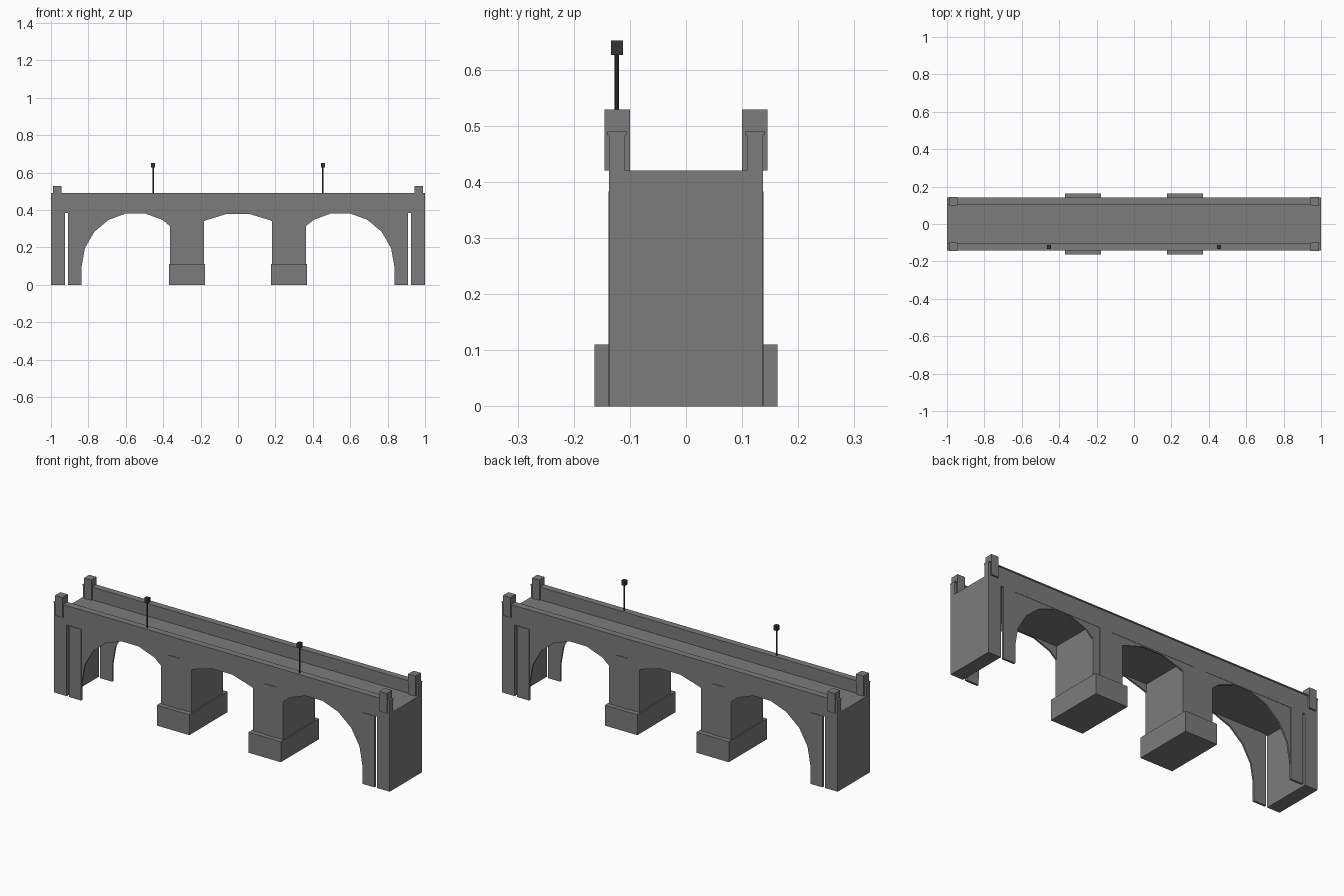
import bpy
import bmesh
from math import sin, cos, radians

cube = bpy.data.objects.get("Cube")
if cube:
    bpy.data.objects.remove(cube, do_unlink=True)


def material(name, value):
    m = bpy.data.materials.new(name)
    m.use_nodes = True
    color = (value, value, value, 1)
    m.diffuse_color = color
    m.node_tree.nodes["Principled BSDF"].inputs["Base Color"].default_value = color
    return m


STONE = material("grey stone", 0.2)
IRON = material("dark iron", 0.035)


def finish(name, bm, mat):
    bmesh.ops.recalc_face_normals(bm, faces=bm.faces)
    mesh = bpy.data.meshes.new(name)
    bm.to_mesh(mesh)
    bm.free()
    mesh.materials.append(mat)
    obj = bpy.data.objects.new(name, mesh)
    bpy.context.collection.objects.link(obj)
    return obj


def box(name, xs, ys, zs, mat=STONE):
    bm = bmesh.new()
    bmesh.ops.create_cube(bm, size=1)
    for v in bm.verts:
        for i, span in enumerate((xs, ys, zs)):
            v.co[i] = span[0] if v.co[i] < 0 else span[1]
    return finish(name, bm, mat)


def plate(name, outline, y0, y1):
    """Extrude an x-z outline from y0 to y1."""
    bm = bmesh.new()
    face = bm.faces.new([bm.verts.new((x, y0, z)) for x, z in outline])
    moved = bmesh.ops.extrude_face_region(bm, geom=[face])["geom"]
    verts = [e for e in moved if isinstance(e, bmesh.types.BMVert)]
    bmesh.ops.translate(bm, verts=verts, vec=(0, y1 - y0, 0))
    return finish(name, bm, STONE)


def span(a, b, s):
    """Mirror an interval to the side given by s."""
    return tuple(sorted((a * s, b * s)))


def arch_curve(cx, rx, rz, cz, lo, hi):
    """Faceted arch points from left to right, clipped between lo and hi."""
    pts = [(cx + rx * sin(radians(a)), cz + rz * cos(radians(a)))
           for a in range(-90, 91, 20) ]
    out = []
    for p, q in zip(pts, pts[1:]):
        for edge in (lo, hi):
            if p[0] < edge < q[0]:
                t = (edge - p[0]) / (q[0] - p[0])
                out.append((edge, p[1] + t * (q[1] - p[1])))
    out += [p for p in pts if lo <= p[0] <= hi]
    return sorted(out)


SOFFIT, ROAD = 0.384, 0.42
WALL, EDGE = 0.1355, 0.137
PIER_IN, PIER_OUT, LEG_OUT = 0.183, 0.364, 0.91

# Deck
box("deck", (-1, 1), (-EDGE, EDGE), (SOFFIT, ROAD))

# Centre arch walls, piers, abutments and side arch walls
for s, label in ((1, "left"), (-1, "right")):
    box(label + "_abutment", span(0.925, 1, s), (-EDGE, EDGE), (0, SOFFIT))
    box(label + "_pier", span(PIER_IN, PIER_OUT, s), (-WALL, WALL), (0.1, SOFFIT))
    box(label + "_pier_base", span(0.176, 0.369, s), (-0.163, 0.163), (0, 0.11))

for sy, face in ((-1, "front"), (1, "back")):
    inner, outer = sy * 0.127, sy * WALL
    curve = arch_curve(0, 0.35, 0.29, 0.093, -PIER_IN, PIER_IN)
    plate(face + "_centre_arch", [(PIER_IN, SOFFIT), (-PIER_IN, SOFFIT)] + curve,
          inner, outer)
    for s, label in ((1, "left"), (-1, "right")):
        curve = arch_curve(0.548, 0.288, 0.289, 0.097, PIER_OUT, 1)
        outline = [(PIER_OUT, SOFFIT)] + curve
        outline += [(0.838, 0), (LEG_OUT, 0), (LEG_OUT, SOFFIT)]
        plate(f"{face}_{label}_side_arch", [(x * s, z) for x, z in outline],
              inner, outer)

        # Raised pilasters on the piers and outer legs
        for name, a, b, z in (("pier", 0.25, 0.322, 0.1), ("leg", 0.838, LEG_OUT, 0)):
            box(f"{face}_{label}_{name}_pilaster", span(a, b, s),
                span(0.13, 0.1385, sy), (z, SOFFIT - 0.001))

        # Corner posts
        box(f"{face}_{label}_post", span(0.944, 0.988, s),
            span(0.1, 0.145, sy), (ROAD, 0.529))

    # Parapet and its coping
    box(face + "_parapet", (-1, 1), span(0.109, EDGE, sy), (ROAD, 0.484))
    box(face + "_coping", (-1, 1), span(0.105, 0.141, sy), (0.484, 0.49))

# Lamp posts on the front parapet
for s, label in ((1, "left"), (-1, "right")):
    x, y = 0.454 * s, -0.123
    bm = bmesh.new()
    bmesh.ops.create_cone(bm, cap_ends=True, segments=8, radius1=0.004,
                          radius2=0.004, depth=0.14)
    bmesh.ops.translate(bm, verts=bm.verts, vec=(x, y, 0.558))
    finish(label + "_lamp_pole", bm, IRON)
    box(label + "_lamp_head", (x - 0.0105, x + 0.0105),
        (y - 0.0105, y + 0.0105), (0.626, 0.652), IRON)
